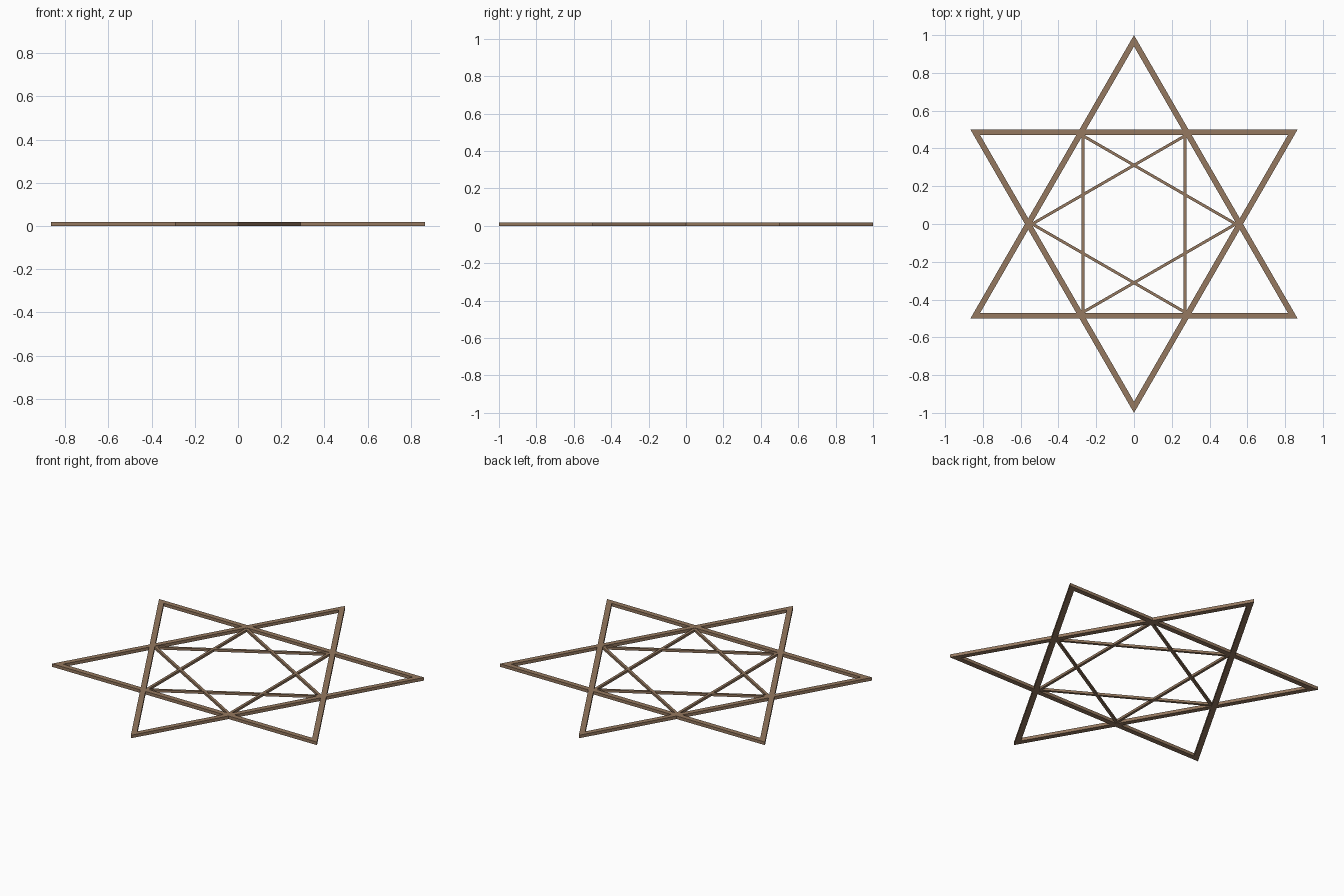
import bpy, bmesh, math

if "Cube" in bpy.data.objects:
    bpy.data.objects.remove(bpy.data.objects["Cube"])

wood = bpy.data.materials.new("brown wood")
wood.diffuse_color = (0.30, 0.19, 0.115, 1)
wood.use_nodes = True
wood.node_tree.nodes["Principled BSDF"].inputs["Base Color"].default_value = wood.diffuse_color


def triangle_frame(name, apothem, width, z0, z1, angle):
    """Mitred triangular frame of rectangular bars, one corner at the given angle."""
    bm = bmesh.new()
    # rectangular cross-section at each corner: (radius, height)
    outer, inner = 2 * apothem, 2 * (apothem - width)
    section = [(outer, z0), (outer, z1), (inner, z1), (inner, z0)]
    rings = []
    for i in range(3):
        a = math.radians(angle + 120 * i)
        rings.append([bm.verts.new((r * math.cos(a), r * math.sin(a), z)) for r, z in section])
    for i in range(3):
        p, q = rings[i], rings[(i + 1) % 3]
        for k in range(4):
            n = (k + 1) % 4
            bm.faces.new((p[k], q[k], q[n], p[n]))
    bmesh.ops.recalc_face_normals(bm, faces=bm.faces)
    mesh = bpy.data.meshes.new(name)
    bm.to_mesh(mesh)
    bm.free()
    mesh.materials.append(wood)
    obj = bpy.data.objects.new(name, mesh)
    bpy.context.collection.objects.link(obj)


# Large star: two interlocked triangles of wide bars
for name, angle in (("large_triangle_back", 90), ("large_triangle_front", -90)):
    triangle_frame(name, 0.5, 0.03, 0.0, 0.018, angle)

# Small star: thin bars set inside the central hexagon
for name, angle in (("small_triangle_right", 0), ("small_triangle_left", 180)):
    triangle_frame(name, 0.277, 0.015, 0.002, 0.016, angle)
